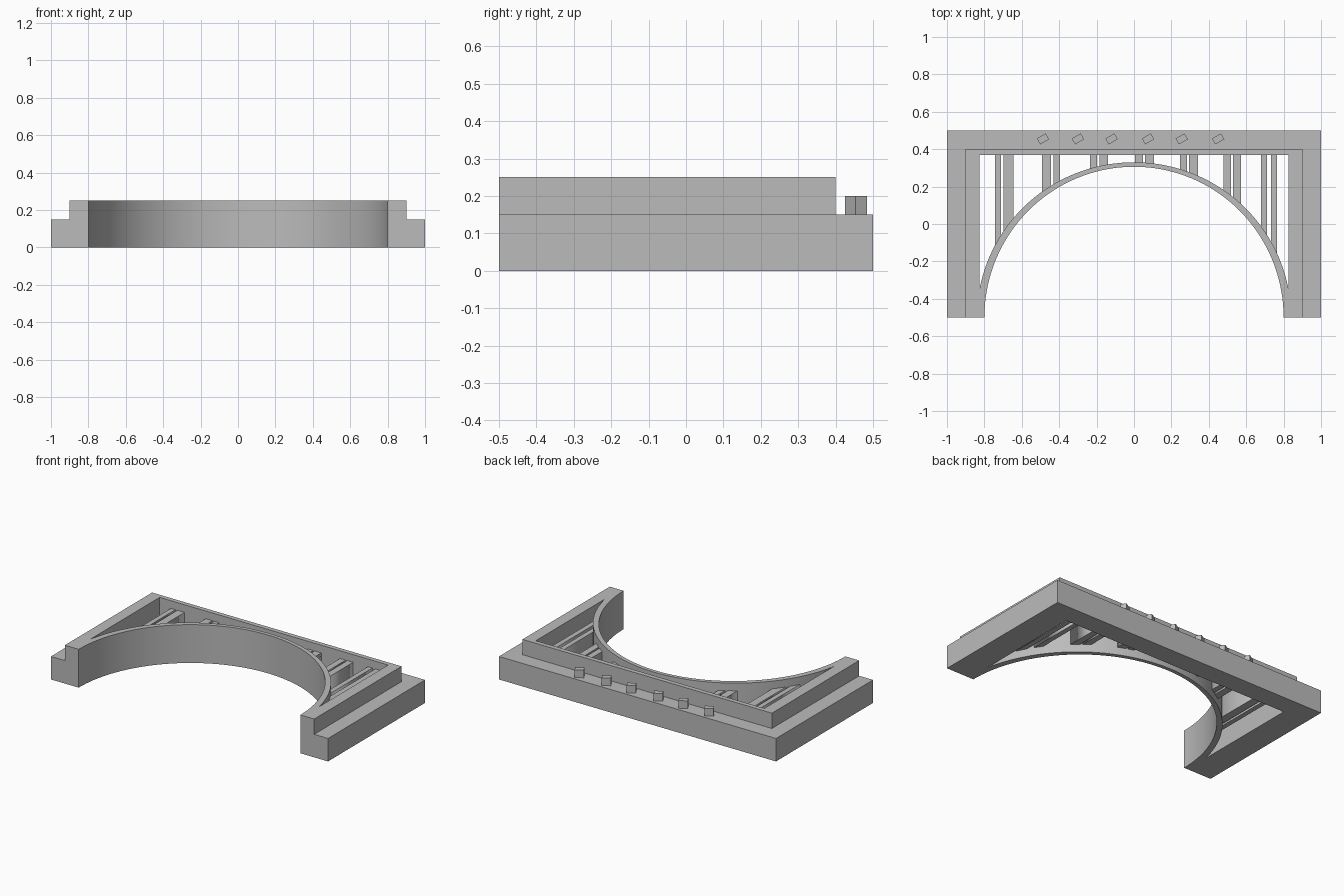
import bpy
from math import sin, cos, acos, pi, sqrt, radians

cube = bpy.data.objects.get("Cube")
if cube:
    bpy.data.objects.remove(cube, do_unlink=True)

grey = bpy.data.materials.new("plain_grey")
grey.use_nodes = True
grey.diffuse_color = (0.5, 0.5, 0.5, 1)
grey.node_tree.nodes["Principled BSDF"].inputs["Base Color"].default_value = (0.5, 0.5, 0.5, 1)

BASE_Y = -0.5           # springing line of the arch
INNER = (0.8, 0.806)    # arch underside radii
OUTER = (0.84, 0.83)    # arch back radii


def arc(radii, start, end, steps):
    """Points along an elliptical arc around the springing centre."""
    angles = [start + (end - start) * i / steps for i in range(steps + 1)]
    return [(radii[0] * cos(a), BASE_Y + radii[1] * sin(a)) for a in angles]


def prism(name, outlines, z0, z1):
    """Extrude closed outlines (later ones are holes) from z0 to z1."""
    curve = bpy.data.curves.new(name, "CURVE")
    curve.dimensions = "2D"
    curve.fill_mode = "BOTH"
    curve.extrude = (z1 - z0) / 2
    for outline in outlines:
        spline = curve.splines.new("POLY")
        spline.points.add(len(outline) - 1)
        for point, (x, y) in zip(spline.points, outline):
            point.co = (x, y, 0, 1)
        spline.use_cyclic_u = True
    obj = bpy.data.objects.new(name, curve)
    bpy.context.collection.objects.link(obj)
    obj.location.z = (z0 + z1) / 2
    select(obj)
    bpy.ops.object.convert(target="MESH")
    obj = bpy.context.object
    # Weld the caps to the walls so the part is a closed solid
    bpy.ops.object.mode_set(mode="EDIT")
    bpy.ops.mesh.select_all(action="SELECT")
    bpy.ops.mesh.remove_doubles(threshold=0.00005)
    bpy.ops.mesh.normals_make_consistent(inside=False)
    bpy.ops.object.mode_set(mode="OBJECT")
    obj.data.materials.clear()
    obj.data.materials.append(grey)
    return obj


def select(obj):
    bpy.ops.object.select_all(action="DESELECT")
    obj.select_set(True)
    bpy.context.view_layer.objects.active = obj


# Frame and arch in one slab, with the spandrel opening cut through
outline = arc(INNER, pi, 0, 72) + [(1, -0.5), (1, 0.5), (-1, 0.5), (-1, -0.5)]
tip = acos(0.825 / OUTER[0])
spandrel = arc(OUTER, pi - tip, tip, 64) + [(0.825, 0.37), (-0.825, 0.37)]
frame = prism("arch_frame", [outline, spandrel], 0, 0.25)

# Step around the outside of the frame
step = prism("step_cutter", [[(-0.9, -0.6), (-0.9, 0.4), (0.9, 0.4), (0.9, -0.6),
                              (1.1, -0.6), (1.1, 0.6), (-1.1, 0.6), (-1.1, -0.6)]], 0.15, 0.35)
step.hide_render = True
select(frame)
cut = frame.modifiers.new("step", "BOOLEAN")
cut.operation = "DIFFERENCE"
cut.solver = "EXACT"
cut.object = step
bpy.ops.object.modifier_apply(modifier=cut.name)
bpy.data.objects.remove(step, do_unlink=True)
bpy.ops.object.shade_smooth_by_angle(angle=radians(30))


def arch_y(x):
    """Height of the middle of the arch band at x."""
    return BASE_Y + 0.818 * sqrt(1 - (x / 0.82) ** 2)


# Paired posts from the arch to the top beam
posts = [(-0.743, -0.711), (-0.697, -0.645), (-0.492, -0.444), (-0.43, -0.396),
         (-0.235, -0.198), (-0.184, -0.139), (0.005, 0.048), (0.06, 0.107),
         (0.246, 0.283), (0.294, 0.342), (0.478, 0.518), (0.53, 0.572),
         (0.679, 0.711), (0.733, 0.765)]
for left, right in posts:
    prism("post", [[(left, arch_y(left)), (right, arch_y(right)),
                    (right, 0.38), (left, 0.38)]], 0.05, 0.2)

# Plain raised studs along the back ledge
for x in (-0.487, -0.3, -0.12, 0.075, 0.255, 0.45):
    bpy.ops.mesh.primitive_cube_add(size=1, location=(x, 0.455, 0.17), rotation=(0, 0, radians(30)))
    stud = bpy.context.object
    stud.name = "ledge_stud"
    stud.scale = (0.055, 0.036, 0.06)
    stud.data.materials.append(grey)
